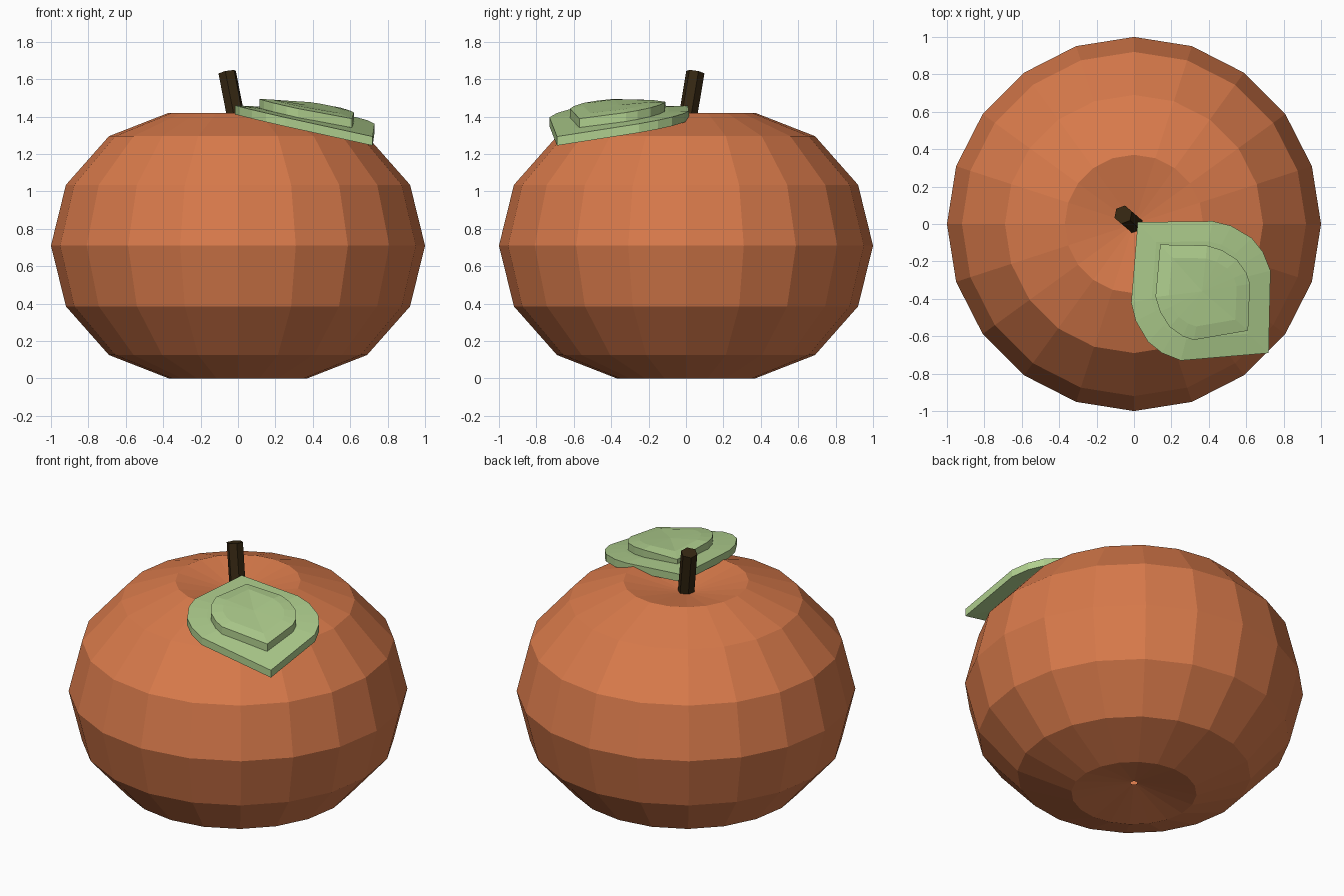
import bpy, bmesh, math
from mathutils import Vector, Matrix

cube = bpy.data.objects.get("Cube")
if cube:
    bpy.data.objects.remove(cube)


def material(name, rgb):
    m = bpy.data.materials.new(name)
    m.use_nodes = True
    m.diffuse_color = (*rgb, 1)
    bsdf = next(n for n in m.node_tree.nodes if n.type == 'BSDF_PRINCIPLED')
    bsdf.inputs["Base Color"].default_value = (*rgb, 1)
    return m


orange = material("orange skin", (0.69, 0.195, 0.07))
green = material("leaf green", (0.43, 0.62, 0.27))
brown = material("stem brown", (0.035, 0.02, 0.006))


def finish(bm, name, mat):
    bmesh.ops.recalc_face_normals(bm, faces=bm.faces)
    mesh = bpy.data.meshes.new(name)
    bm.to_mesh(mesh)
    bm.free()
    mesh.materials.append(mat)
    obj = bpy.data.objects.new(name, mesh)
    bpy.context.collection.objects.link(obj)
    return obj


# Squat fruit: a turned profile, dimpled at both ends
SIDES = 20
half = [(0.02, 0.07), (0.37, 0.0), (0.69, 0.125), (0.92, 0.385)]
HEIGHT = 1.42
profile = half + [(1.0, HEIGHT / 2)] + [(r, HEIGHT - z) for r, z in reversed(half)]
bm = bmesh.new()
rings = []
for r, z in profile:
    angles = [2 * math.pi * i / SIDES for i in range(SIDES)]
    rings.append([bm.verts.new((r * math.cos(a), r * math.sin(a), z)) for a in angles])
for low, high in zip(rings, rings[1:]):
    for i in range(SIDES):
        j = (i + 1) % SIDES
        bm.faces.new((low[i], low[j], high[j], high[i]))
finish(bm, "fruit_body", orange)

# Leaning six-sided stem
base, tip = Vector((0.0, 0.0, 1.34)), Vector((-0.058, 0.05, 1.637))
axis = tip - base
place = Matrix.Translation((base + tip) / 2) @ axis.to_track_quat('Z', 'Y').to_matrix().to_4x4()
bm = bmesh.new()
bmesh.ops.create_cone(bm, cap_ends=True, segments=6, radius1=0.05, radius2=0.05,
                      depth=axis.length, matrix=place)
finish(bm, "stem", brown)


# Leaf: drooping slab with a raised, gently domed centre panel
def droop(x, y):
    along, across = (x - y) / math.sqrt(2), (x + y) / math.sqrt(2)
    return 1.41 - 0.165 * along ** 2 - 0.05 * across


def leaf_slab(name, outline, lift, thick, rise, inset, dome):
    """Slab over the droop curve; rise thickens it towards the tip."""
    bm = bmesh.new()
    cx = sum(p[0] for p in outline) / len(outline)
    cy = sum(p[1] for p in outline) / len(outline)
    layers = []
    for scale, side in ((1, 0), (1, 1), (inset, 2)):
        ring = []
        for px, py in outline:
            x, y = cx + (px - cx) * scale, cy + (py - cy) * scale
            z = droop(x, y) + lift
            if side:
                z += thick + rise * min(1, (x - y) / 0.5)
            if side == 2:
                z += dome
            ring.append(bm.verts.new((x, y, z)))
        layers.append(ring)
    n = len(outline)
    for low, high in zip(layers, layers[1:]):
        for i in range(n):
            j = (i + 1) % n
            bm.faces.new((low[i], low[j], high[j], high[i]))
    caps = [bm.faces.new(layers[0]), bm.faces.new(layers[-1])]
    bmesh.ops.poke(bm, faces=caps)
    return finish(bm, name, green)


def mirrored(half_edge):
    """Close a half outline by swapping its sides over the leaf diagonal."""
    return half_edge + [(-y, -x) for x, y in reversed(half_edge[1:-1])]


outer = mirrored([(0.02, 0.01), (0.42, 0.015), (0.52, -0.01), (0.63, -0.075),
                  (0.69, -0.15), (0.73, -0.25), (0.72, -0.69)])
outer = [(x, min(y, 0.015)) for x, y in outer]
inner = mirrored([(0.14, -0.11), (0.39, -0.115), (0.47, -0.14), (0.55, -0.19),
                  (0.6, -0.26), (0.62, -0.32), (0.61, -0.57)])
leaf_slab("leaf", outer, 0.0, 0.048, 0.0, 0.7, 0.0)
leaf_slab("leaf_panel", inner, 0.02, 0.035, 0.04, 0.72, 0.006)
